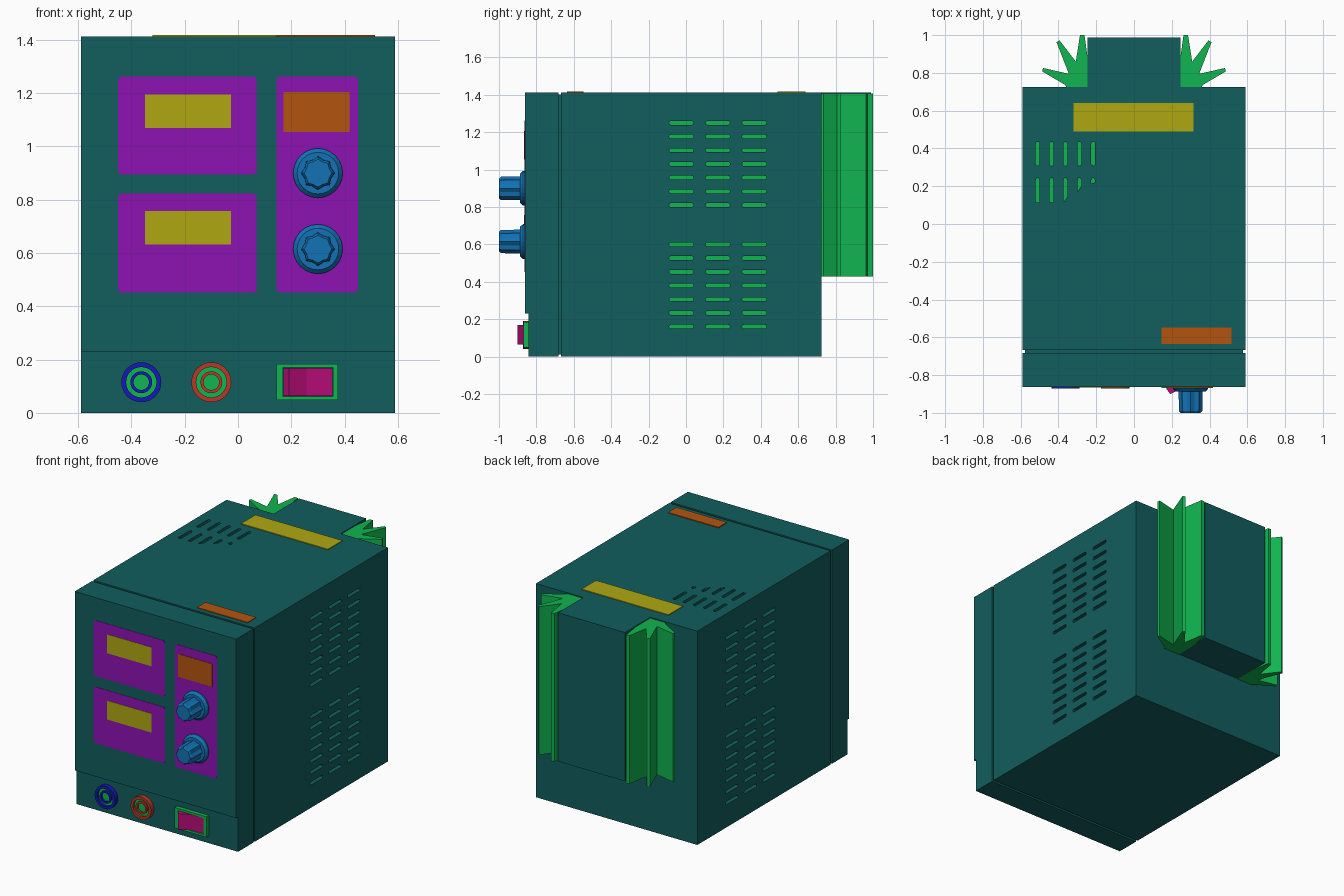
import bpy, bmesh
from math import sin, cos, pi

if "Cube" in bpy.data.objects:
    bpy.data.objects.remove(bpy.data.objects["Cube"])

def material(name, r, g, b):
    m = bpy.data.materials.new(name)
    m.diffuse_color = (r, g, b, 1)
    m.use_nodes = True
    m.node_tree.nodes["Principled BSDF"].inputs["Base Color"].default_value = m.diffuse_color
    return m

TEAL = material("teal", 0.006, 0.11, 0.11)
GREEN = material("green", 0.005, 0.46, 0.08)
PURPLE = material("purple", 0.27, 0.006, 0.45)
YELLOW = material("yellow", 0.43, 0.39, 0.006)
ORANGE = material("orange", 0.45, 0.09, 0.005)
BLUE = material("blue", 0.006, 0.17, 0.46)
NAVY = material("navy", 0.006, 0.01, 0.46)
RED = material("red", 0.46, 0.04, 0.02)
MAGENTA = material("magenta", 0.46, 0.004, 0.18)

PLACE = {'x': lambda u, v, d: (d, u, v),
         'y': lambda u, v, d: (u, d, v),
         'z': lambda u, v, d: (u, v, d)}

def finish(name, bm, mat):
    bmesh.ops.recalc_face_normals(bm, faces=bm.faces)
    me = bpy.data.meshes.new(name)
    bm.to_mesh(me)
    bm.free()
    me.materials.append(mat)
    ob = bpy.data.objects.new(name, me)
    bpy.context.collection.objects.link(ob)
    return ob

def loft(name, axis, sections, mat, closed=False):
    """Join equal-length outlines, each given as (depth, points)."""
    bm = bmesh.new()
    rings = [[bm.verts.new(PLACE[axis](u, v, d)) for u, v in pts] for d, pts in sections]
    pairs = list(zip(rings, rings[1:])) + ([(rings[-1], rings[0])] if closed else [])
    for a, b in pairs:
        for i in range(len(a)):
            j = (i + 1) % len(a)
            bm.faces.new((a[i], a[j], b[j], b[i]))
    if not closed:
        bm.faces.new(rings[0])
        bm.faces.new(rings[-1])
    return finish(name, bm, mat)

def prisms(name, axis, outlines, a, b, mat):
    bm = bmesh.new()
    for pts in outlines:
        lo, hi = ([bm.verts.new(PLACE[axis](u, v, d)) for u, v in pts] for d in (a, b))
        for i in range(len(pts)):
            j = (i + 1) % len(pts)
            bm.faces.new((lo[i], lo[j], hi[j], hi[i]))
        bm.faces.new(lo)
        bm.faces.new(hi)
    return finish(name, bm, mat)

def rect(u0, u1, v0, v1):
    return [(u0, v0), (u1, v0), (u1, v1), (u0, v1)]

def rounded(u0, u1, v0, v1, r, n=4):
    pts = []
    for k, (cu, cv) in enumerate(rect(u0 + r, u1 - r, v0 + r, v1 - r)):
        for i in range(n + 1):
            a = pi + k * pi / 2 + i * pi / 2 / n
            pts.append((cu + r * cos(a), cv + r * sin(a)))
    return pts

def circle(c, r, n=32, r2=None):
    return [(c[0] + (r2 if r2 and i % 2 else r) * cos(2 * pi * i / n),
             c[1] + (r2 if r2 and i % 2 else r) * sin(2 * pi * i / n)) for i in range(n)]

W, H = 0.59, 1.413
FRONT, STEP, BACK = -0.862, -0.842, 0.724

# Case, front bezel with its stepped lower edge, and the groove core between them
case = prisms("case", 'y', [rect(-W, W, 0, H)], -0.668, BACK, TEAL)
prisms("groove_core", 'y', [rect(-W + .012, W - .012, .012, H - .012)], -0.69, -0.66, TEAL)
prisms("front_bezel", 'x', [[(STEP, 0), (-0.683, 0), (-0.683, H), (FRONT, H),
                             (FRONT, 0.23), (STEP, 0.23)]], -W, W, TEAL)

# Ventilation slots: sides, then the roof group with a slanted lower row
side = [rounded(y - .065, y + .065, z - .0105, z + .0105, .0104)
        for y in (-.025, .17, .365)
        for z0 in (0.16, 0.81)
        for z in [z0 + .0733 * i for i in range(7)]]
roof = [rounded(x - .0105, x + .0105, .308, .435, .0104)
        for x in [-.51 + .0735 * i for i in range(5)]]
for x, low_l, low_r in ((-.51, .115, .115), (-.4365, .115, .115), (-.363, .115, .145),
                        (-.2895, .17, .20), (-.216, .215, .22)):
    roof.append([(x - .0105, low_l), (x + .0105, low_r), (x + .0105, .232),
                 (x + .005, .243), (x - .005, .243), (x - .0105, .232)])

def vents(name, axis, outlines, face, sign):
    cutter = prisms(name + "_cutter", axis, outlines, face - sign * .05, face + sign * .02, TEAL)
    cutter.hide_render = True
    mod = case.modifiers.new(name, 'BOOLEAN')
    mod.operation, mod.solver, mod.object = 'DIFFERENCE', 'EXACT', cutter
    bpy.context.view_layer.objects.active = case
    bpy.ops.object.modifier_apply(modifier=name)
    bpy.data.objects.remove(cutter)
    prisms(name + "_backing", axis, outlines, face - sign * .055, face - sign * .045, GREEN)

vents("right_vents", 'x', side, W, 1)
vents("left_vents", 'x', side, -W, -1)
vents("top_vents", 'z', roof, H, 1)

# Rear block with radiating cooling fins on both sides
prisms("rear_block", 'z', [rect(-.245, .245, BACK - .01, .988)], .43, H, TEAL)
fin = [(.24, .72), (.24, .84), (.262, 1.0), (.286, 1.0), (.308, .86), (.394, .972),
       (.41, .962), (.345, .795), (.482, .826), (.486, .808), (.362, .735), (.36, .72)]
for label, s in (("right", 1), ("left", -1)):
    prisms(label + "_cooling_fins", 'z', [[(s * x, y) for x, y in fin]], .427, 1.407, GREEN)

# Front panels and displays
for name, r in (("upper_meter_panel", (-.45, .07, .895, 1.263)),
                ("lower_meter_panel", (-.45, .07, .452, .823)),
                ("control_panel", (.145, .45, .452, 1.263))):
    prisms(name, 'y', [rounded(*r, .014)], FRONT - .002, FRONT + .01, PURPLE)
for name, z in (("upper_display", 1.07), ("lower_display", .632)):
    prisms(name, 'y', [rect(-.35, -.027, z, z + .125)], FRONT - .004, FRONT + .01, YELLOW)
prisms("control_label", 'y', [rect(.17, .418, 1.054, 1.205)], FRONT - .005, FRONT + .01, ORANGE)

# Labels on the roof
prisms("rear_top_label", 'z', [rect(-.32, .315, .49, .64)], H - .01, H + .005, YELLOW)
prisms("front_top_label", 'z', [rect(.145, .515, -.635, -.547)], H - .01, H + .005, ORANGE)

# Fluted knobs on bevelled skirts
for name, z in (("upper_knob", .9), ("lower_knob", .615)):
    c = (.30, z)
    loft(name + "_skirt", 'y', [(FRONT + .01, circle(c, .093, 24)), (-.872, circle(c, .093, 24)),
                                (-.888, circle(c, .078, 24))], BLUE)
    loft(name, 'y', [(-.88, circle(c, .064, 16, .054)), (-.99, circle(c, .062, 16, .052)),
                     (-1.0, circle(c, .052, 16, .046))], BLUE)

# Output jacks: two coloured rings over a green base
for name, x, mat in (("negative_jack", -.363, NAVY), ("positive_jack", -.10, RED)):
    c = (x, .115)
    for part, ro, ri, y in (("outer_ring", .075, .057, -.872), ("inner_ring", .041, .029, -.868)):
        back = STEP + .01
        loft(f"{name}_{part}", 'y', [(back, circle(c, ro)), (y, circle(c, ro)),
                                     (y, circle(c, ri)), (back, circle(c, ri))], mat, True)
    prisms(name + "_base", 'y', [circle(c, .06)], STEP + .01, -.856, GREEN)

# Power switch: frame and tilted rocker
outer, inner = rect(.145, .376, .048, .184), rect(.168, .356, .062, .17)
loft("switch_frame", 'y', [(STEP + .01, outer), (-.868, outer), (-.868, inner),
                           (STEP + .01, inner)], GREEN, True)
prisms("switch_rocker", 'z', [[(.17, STEP + .01), (.171, -.872), (.192, -.9), (.258, -.868),
                               (.354, -.862), (.354, STEP + .01)]], .064, .168, MAGENTA)
